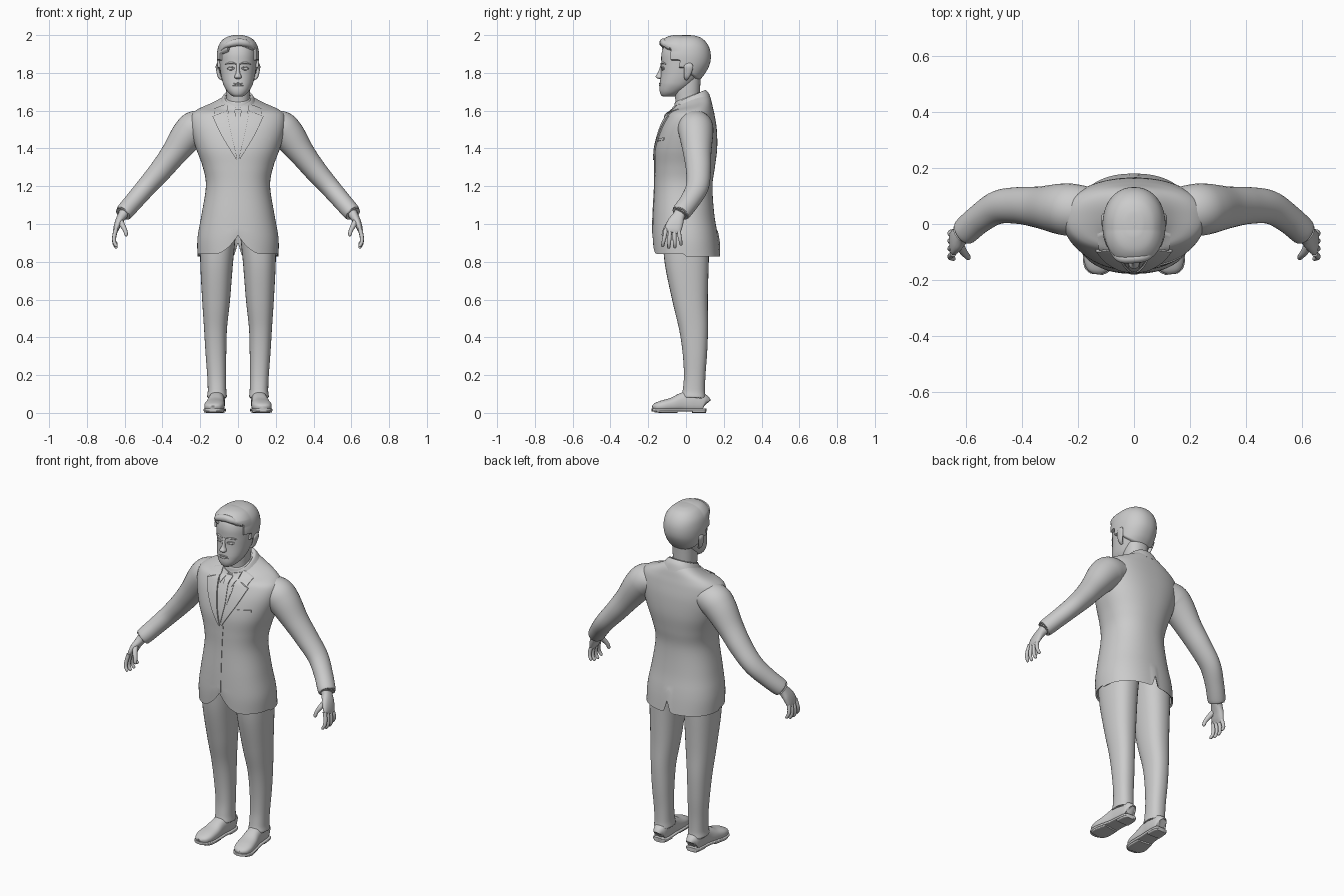
import bpy, bmesh, math
from mathutils import Vector
from mathutils.bvhtree import BVHTree

GREY = bpy.data.materials.new("light grey")
GREY.diffuse_color = (0.6, 0.6, 0.6, 1)


def finish(name, bm, angle=50):
    bmesh.ops.recalc_face_normals(bm, faces=bm.faces)
    me = bpy.data.meshes.new(name)
    bm.to_mesh(me)
    bm.free()
    ob = bpy.data.objects.new(name, me)
    bpy.context.collection.objects.link(ob)
    me.materials.append(GREY)
    bpy.ops.object.select_all(action='DESELECT')
    ob.select_set(True)
    bpy.context.view_layer.objects.active = ob
    bpy.ops.object.shade_smooth_by_angle(angle=math.radians(angle))
    return ob


def spline(rows, sub):
    """Catmull-Rom interpolation of rows of numbers."""
    out = []
    for i in range(len(rows) - 1):
        a, b, c, d = (rows[min(max(i + k, 0), len(rows) - 1)] for k in (-1, 0, 1, 2))
        for s in range(sub):
            t = s / sub
            out.append([q + .5 * t * (r - p + t * (2 * p - 5 * q + 4 * r - w + t * (3 * (q - r) + w - p)))
                        for p, q, r, w in zip(a, b, c, d)])
    return out + [list(rows[-1])]


def skin(name, rings, angle=50):
    """Bridge equal rings of points and cap both ends."""
    bm = bmesh.new()
    vs = [[bm.verts.new(p) for p in r] for r in rings]
    n = len(vs[0])
    for a, b in zip(vs, vs[1:]):
        for j in range(n):
            bm.faces.new((a[j], a[(j + 1) % n], b[(j + 1) % n], b[j]))
    bm.faces.new(vs[0])
    bm.faces.new(vs[-1])
    return finish(name, bm, angle)


def oval(n, power):
    for j in range(n):
        a = 2 * math.pi * j / n
        c, s = math.cos(a), math.sin(a)
        yield (math.copysign(abs(c) ** (2 / power), c), math.copysign(abs(s) ** (2 / power), s))


def body_rings(rows, n=48, sub=6, power=2.3):
    """Level rings from rows (z, half width, front y, back y, tilt)."""
    return [[Vector((xh * u, (f + b) / 2 + (b - f) / 2 * v, z + t * (b - f) / 2 * v))
             for u, v in oval(n, power)] for z, xh, f, b, t in spline(rows, sub)]


def tube(name, rows, n=20, sub=6, power=2.0, side=1, floor=None):
    """Rings square to a path; rows (x, y, z, radius in the bend plane, depth radius)."""
    rows = spline(rows, sub)
    pts = [Vector(r[:3]) for r in rows]
    rings = []
    for i, r in enumerate(rows):
        d = (pts[min(i + 1, len(pts) - 1)] - pts[max(i - 1, 0)]).normalized()
        ref = Vector((0, 1, 0)) if abs(d.y) < .8 else Vector((0, 0, 1))
        u = d.cross(ref).normalized()
        v = u.cross(d)
        ring = [pts[i] + u * r[3] * a + v * r[4] * b for a, b in oval(n, power)]
        if floor is not None:
            for p in ring:
                p.z = max(p.z, floor)
        rings.append([Vector((p.x * side, p.y, p.z)) for p in ring])
    return skin(name, rings)


# Jacket body with front cutaway, back vent and a hollow hem
jacket_rows = [(.84, .215, -.175, .18, 0), (.93, .214, -.178, .17, 0), (1.05, .193, -.175, .15, 0),
               (1.2, .17, -.167, .14, 0), (1.3, .186, -.166, .153, 0), (1.4, .222, -.163, .165, 0),
               (1.5, .25, -.138, .163, 0), (1.57, .25, -.108, .152, .03), (1.605, .215, -.09, .142, .12),
               (1.632, .14, -.072, .13, .3), (1.655, .088, -.062, .11, .42), (1.668, .074, -.05, .095, .45)]
rings = body_rings(jacket_rows, n=96)
lining = [[Vector((p.x * k, p.y * k, z)) for p in rings[0]] for z, k in ((.95, .9), (.845, .96))]
rings = lining + rings
for ring in rings[1:10]:
    for p in ring:
        fade = max(0, 1 - (p.z - .84) / .16)
        if p.y < 0:
            p.z += .1 * fade * max(0, 1 - abs(p.x) / .13) ** 2
        else:
            p.z += .07 * fade * max(0, 1 - abs(p.x) / .022)
            p.z -= .012 * fade
jacket = skin("jacket", rings)
body_tree = BVHTree.FromPolygons([v.co for v in jacket.data.vertices],
                                 [p.vertices for p in jacket.data.polygons])


def on_front(tree, x, z, lift):
    hit = tree.ray_cast(Vector((x, -1, z)), Vector((0, 1, 0)))[0]
    return Vector((x, (hit.y if hit else 0) - lift, z))


def strip(name, left, right, lift, steps=20, cols=6):
    """Thin plate between two (x, z) edge lines laid on the jacket front."""
    a, b = spline(left, steps), spline(right, steps)
    bm = bmesh.new()
    layers = []
    for h in (lift, -.004):
        layers.append([[bm.verts.new(on_front(body_tree, p[0] + (q[0] - p[0]) * k / cols,
                                              p[1] + (q[1] - p[1]) * k / cols, h))
                        for k in range(cols + 1)] for p, q in zip(a, b)])
    top, low = layers
    m = len(top) - 1
    for g in layers:
        for i in range(m):
            for k in range(cols):
                bm.faces.new((g[i][k], g[i][k + 1], g[i + 1][k + 1], g[i + 1][k]))
    rim = [(i, 0) for i in range(m)] + [(m, k) for k in range(cols)] + \
          [(i, cols) for i in range(m, 0, -1)] + [(0, k) for k in range(cols, 0, -1)]
    for (i, k), (s, t) in zip(rim, rim[1:] + rim[:1]):
        bm.faces.new((top[i][k], top[s][t], low[s][t], low[i][k]))
    return finish(name, bm, 35)


# Shirt front, tie, lapels, closing edge, pocket and button
strip("shirt_front", [(-.055, 1.615), (-.03, 1.47), (-.003, 1.35)], [(.055, 1.615), (.03, 1.47), (.003, 1.35)], .002)
strip("tie", [(-.012, 1.575), (-.021, 1.47), (-.004, 1.36)], [(.012, 1.575), (.021, 1.47), (.004, 1.36)], .006)
strip("tie_knot", [(-.022, 1.61), (-.013, 1.57)], [(.022, 1.61), (.013, 1.57)], .012, 6)
for s in (-1, 1):
    strip("lapel", [(s * .06, 1.6), (s * .036, 1.48), (s * .002, 1.34)],
          [(s * .135, 1.57), (s * .088, 1.47), (s * .012, 1.345)], .008)
    strip("lapel_collar", [(s * .066, 1.635), (s * .058, 1.6)], [(s * .13, 1.61), (s * .125, 1.582)], .008, 8)
    strip("shirt_collar_point", [(s * .012, 1.618), (s * .04, 1.565)], [(s * .06, 1.63), (s * .055, 1.6)], .009, 8)
strip("closing_edge", [(-.004, 1.35), (-.018, 1.2), (-.01, .95)], [(.02, 1.34), (.012, 1.2), (.012, .95)], .003)
strip("breast_pocket", [(.095, 1.452), (.095, 1.438)], [(.17, 1.458), (.17, 1.444)], .004, 4)

# Collars around the neck
skin("jacket_collar", body_rings([(1.62, .118, -.07, .135, .3), (1.65, .094, -.066, .122, .42),
                                  (1.672, .078, -.058, .105, .45), (1.674, .07, -.05, .096, .45)]))
skin("shirt_collar", body_rings([(1.62, .08, -.068, .09, .4), (1.655, .073, -.062, .086, .4),
                                 (1.672, .069, -.058, .082, .4), (1.673, .062, -.05, .075, .4)]))
skin("neck", body_rings([(1.56, .07, -.055, .08, .2), (1.65, .062, -.055, .073, .2),
                         (1.72, .064, -.06, .075, .1), (1.8, .066, -.05, .08, 0)]))

# Head
head_rows = [(1.674, .02, -.122, -.08, 0), (1.682, .036, -.134, -.062, -.1), (1.70, .055, -.14, -.03, -.15),
             (1.73, .074, -.139, .02, -.1), (1.76, .084, -.137, .058, 0), (1.80, .092, -.133, .09, 0),
             (1.85, .098, -.131, .114, 0), (1.90, .099, -.13, .118, 0), (1.94, .091, -.117, .106, 0),
             (1.97, .068, -.087, .08, 0), (1.984, .035, -.045, .045, 0), (1.987, .006, -.01, .01, 0)]
head = skin("head", body_rings(head_rows, n=64, power=2.2))
face_tree = BVHTree.FromPolygons([v.co for v in head.data.vertices], [p.vertices for p in head.data.polygons])


# Hair: the skull pushed out above the hairline and tucked in below it
def hairline(p):
    if p.y < -.075:
        return 1.925 - .02 * (p.x < -.045) + .015 * math.cos(p.x * 30)
    if p.y < -.035:
        return 1.86
    return 1.82 - .95 * min(.1, max(0, p.y + .01))


hair = body_rings(head_rows, n=128, sub=14, power=2.2)
for ring in hair:
    for p in ring:
        k = min(1, max(0, (p.z - hairline(p)) / .012))
        out = Vector((p.x, p.y, max(0, p.z - 1.88) * 1.5)).normalized()
        front = max(0, min(1, (-p.y - .02) / .08)) * max(0, min(1, (p.z - 1.91) / .03))
        p += out * (-.012 + k * (.025 + .014 * front))
skin("hair", hair)
tube("hair_quiff", [(-.085, -.085, 1.925, .006, .01), (-.05, -.118, 1.95, .016, .018), (0, -.122, 1.962, .02, .018),
                    (.045, -.112, 1.955, .018, .018), (.085, -.08, 1.93, .006, .01)])

# Nose and lips
skin("nose", body_rings([(1.768, .01, -.143, -.12, 0), (1.774, .019, -.157, -.115, 0), (1.784, .018, -.16, -.115, 0),
                         (1.80, .011, -.15, -.115, 0), (1.825, .008, -.14, -.115, 0), (1.85, .01, -.133, -.115, 0)], n=20))
for name, z, r in (("upper_lip", 1.744, .004), ("lower_lip", 1.735, .005)):
    tube(name, [(*on_front(face_tree, x, z - abs(x) * .05, 0), r * w, r * w)
                for x, w in ((-.03, .3), (-.015, .9), (0, 1), (.015, .9), (.03, .3))], n=10)

for s in (-1, 1):
    # Eyes, brows and ears
    for name, z, r in (("upper_eyelid", 1.831, .0035), ("lower_eyelid", 1.816, .0025), ("eyebrow", 1.853, .005)):
        w = .027 if name == "eyebrow" else .019
        bow = -.006 if name == "lower_eyelid" else .006
        tube(name, [(*on_front(face_tree, s * (.038 + w * t), z - bow * t * t, 0), r * (1.1 - .7 * t * t), r)
                    for t in (-1, -.5, 0, .5, 1)], n=8)
    bm = bmesh.new()
    bmesh.ops.create_uvsphere(bm, u_segments=16, v_segments=10, radius=1)
    c = on_front(face_tree, s * .038, 1.823, -.001)
    for v in bm.verts:
        v.co = Vector((v.co.x * .015, v.co.y * .005, v.co.z * .007)) + c
    finish("eye", bm)
    tube("ear", [(.085, .0, 1.765, .006, .008), (.098, .004, 1.78, .009, .015), (.106, .01, 1.81, .009, .022),
                 (.11, .014, 1.835, .008, .024), (.104, .014, 1.852, .005, .014)], side=s)

    # Sleeve
    tube("sleeve", [(.13, .045, 1.53, .06, .08), (.215, .05, 1.512, .09, .093), (.265, .054, 1.472, .088, .09),
                    (.34, .06, 1.372, .069, .074), (.41, .066, 1.283, .06, .066), (.485, .06, 1.197, .053, .06),
                    (.55, .02, 1.122, .049, .053), (.602, -.025, 1.062, .046, .05), (.606, -.028, 1.058, .036, .04)],
         n=32, side=s)
    # Hand, fingers and thumb
    tube("hand", [(.59, -.02, 1.08, .03, .034), (.612, -.037, 1.045, .025, .032), (.632, -.055, 1.01, .02, .042),
                  (.645, -.068, .975, .015, .044), (.65, -.074, .955, .009, .038)], side=s, power=2.4)
    for i in range(4):
        y, z = -.106 + .022 * i, (.0, -.008, -.006, .008)[i]
        sp = (i - 1.7) * .008
        tube("finger", [(.645, y, .975, .011, .011), (.655, y + sp * .5, .935 + z * .5, .0105, .0105),
                        (.655, y + sp, .905 + z, .0095, .0095), (.644, y + sp * 1.3, .884 + z, .008, .008),
                        (.641, y + sp * 1.3, .879 + z, .003, .003)], n=12, side=s)
    tube("thumb", [(.625, -.07, 1.02, .016, .016), (.61, -.098, .99, .014, .014), (.597, -.113, .965, .011, .011),
                   (.592, -.12, .942, .009, .009), (.591, -.121, .935, .003, .003)], n=12, side=s)

    # Trouser leg
    tube("trouser_leg", [(.105, .0, .96, .095, .125), (.113, .004, .8, .087, .117), (.116, .022, .6, .074, .094),
                         (.119, .04, .45, .061, .077), (.117, .047, .32, .055, .065), (.113, .046, .2, .05, .057),
                         (.111, .042, .12, .049, .059), (.111, .04, .085, .052, .064), (.111, .04, .083, .045, .055)],
         n=32, side=s, power=2.3)
    # Shoe with sole and heel
    upper = [(.108, .104, .045, .02, .03), (.108, .094, .05, .036, .048), (.11, .04, .06, .042, .06),
             (.114, -.015, .056, .043, .052), (.12, -.07, .044, .05, .038), (.127, -.125, .036, .052, .03),
             (.132, -.16, .03, .04, .022), (.134, -.176, .026, .018, .012)]
    tube("shoe", upper, n=28, side=s, power=2.5, floor=.012)
    tube("shoe_sole", [(x, y * 1.02, .016, w + .004, .008) for x, y, z, w, h in upper], n=28, side=s, power=5)
    tube("shoe_heel", [(.108, .106, .012, .022, .012), (.108, .094, .012, .038, .012), (.109, .04, .012, .043, .012),
                       (.109, .036, .012, .04, .012)], n=28, side=s, power=5, floor=0)
    tube("shoe_forefoot", [(.119, -.05, .008, .046, .008), (.127, -.125, .008, .053, .008),
                           (.132, -.16, .01, .04, .008)], n=28, side=s, power=5, floor=0)
